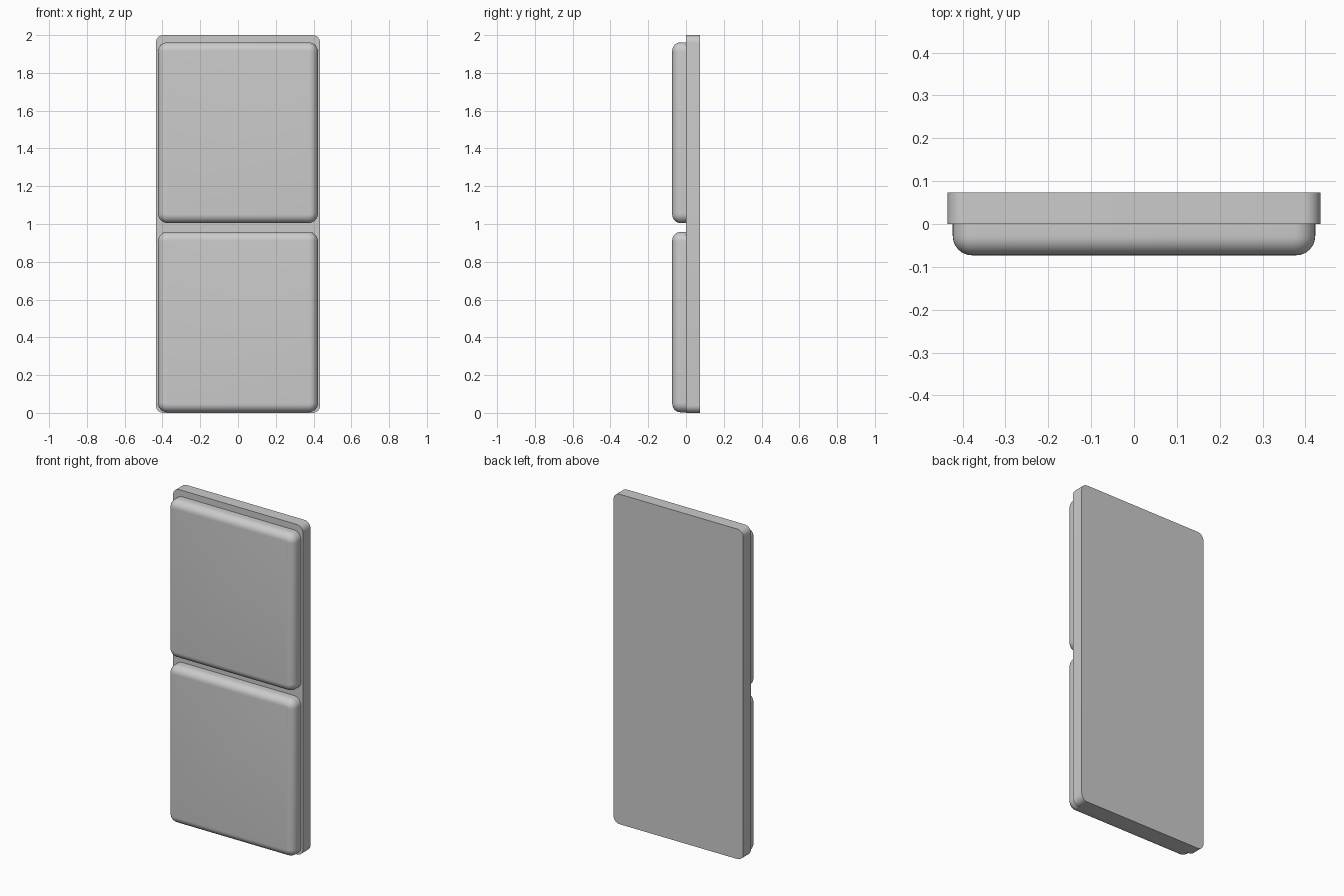
import bpy, bmesh
from math import cos, sin, pi

if "Cube" in bpy.data.objects:
    bpy.data.objects.remove(bpy.data.objects["Cube"])


def outline(w, z0, z1, r, inset, y, steps=8):
    """Rounded rectangle in the XZ plane, shrunk by inset, at depth y."""
    pts = []
    corners = [(w - r, z1 - r), (-w + r, z1 - r), (-w + r, z0 + r), (w - r, z0 + r)]
    for i, (cx, cz) in enumerate(corners):
        for k in range(steps + 1):
            a = (i + k / steps) * pi / 2
            pts.append((cx + (r - inset) * cos(a), y, cz + (r - inset) * sin(a)))
    return pts


def loft(name, rings):
    """Skin a stack of outlines and cap both ends."""
    bm = bmesh.new()
    loops = [[bm.verts.new(p) for p in ring] for ring in rings]
    n = len(loops[0])
    for a, b in zip(loops, loops[1:]):
        for i in range(n):
            j = (i + 1) % n
            bm.faces.new((a[i], a[j], b[j], b[i]))
    bm.faces.new(loops[0])
    bm.faces.new(loops[-1])
    bmesh.ops.recalc_face_normals(bm, faces=bm.faces)
    mesh = bpy.data.meshes.new(name)
    bm.to_mesh(mesh)
    bm.free()
    ob = bpy.data.objects.new(name, mesh)
    bpy.context.collection.objects.link(ob)
    bpy.ops.object.select_all(action='DESELECT')
    ob.select_set(True)
    bpy.context.view_layer.objects.active = ob
    bpy.ops.object.shade_smooth_by_angle(angle=pi / 6)
    return ob


DEPTH = 0.073

# Flat back board with rounded corners
loft("back_board", [outline(0.435, 0, 2, 0.04, 0, y) for y in (DEPTH, 0)])


# Two cushions with a rolled front edge
def cushion(name, z0, z1):
    r = 0.045
    rings = [outline(0.423, z0, z1, 0.05, 0, 0)]
    for k in range(9):
        a = k / 8 * pi / 2
        rings.append(outline(0.423, z0, z1, 0.05, r * (1 - cos(a)), -DEPTH + r - r * sin(a)))
    loft(name, rings)


cushion("lower_cushion", 0.003, 0.958)
cushion("upper_cushion", 1.005, 1.962)
